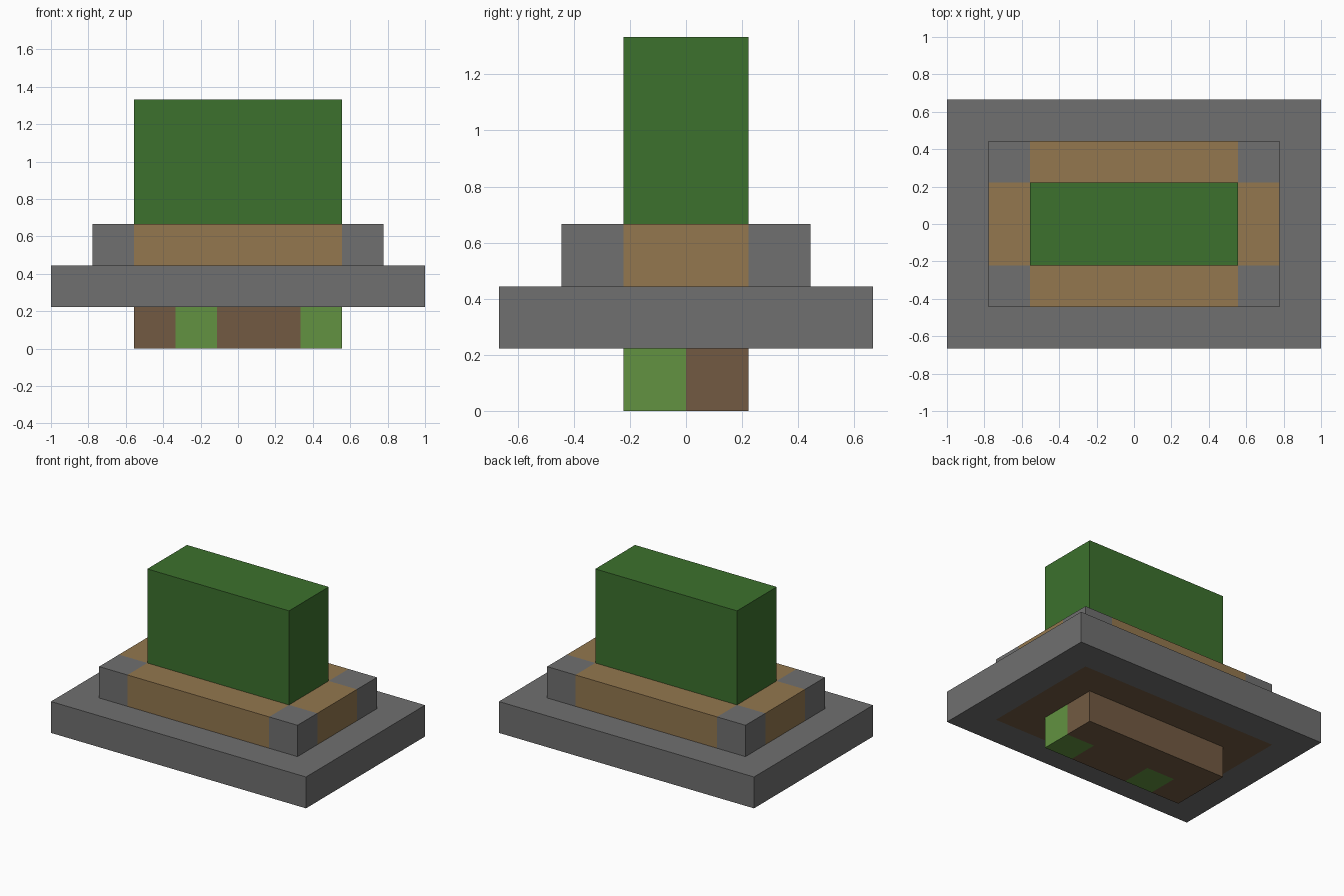
import bpy, bmesh
from mathutils import Vector

if "Cube" in bpy.data.objects:
    bpy.data.objects.remove(bpy.data.objects["Cube"], do_unlink=True)

U = 2 / 9  # one block


def material(name, rgb):
    linear = [((c / 255 + 0.055) / 1.055) ** 2.4 for c in rgb] + [1]
    mat = bpy.data.materials.new(name)
    mat.use_nodes = True
    mat.diffuse_color = linear
    mat.node_tree.nodes["Principled BSDF"].inputs["Base Color"].default_value = linear
    return mat


stone = material("grey stone", (112, 112, 112))
leaf = material("dark leaf green", (60, 113, 45))
moss = material("light moss green", (98, 146, 65))
soil = material("brown soil", (114, 90, 66))
wood = material("tan wood", (147, 119, 78))


def block(name, half_x, half_y, z0, z1, mats, cuts_x=(), cuts_y=(), rule=None):
    """Box measured in blocks, cut along x and y, with faces coloured by a rule."""
    bm = bmesh.new()
    bmesh.ops.create_cube(bm, size=1)
    for v in bm.verts:
        v.co = Vector((v.co.x * 2 * half_x, v.co.y * 2 * half_y,
                       z1 if v.co.z > 0 else z0))
    for cuts, axis in ((cuts_x, Vector((1, 0, 0))), (cuts_y, Vector((0, 1, 0)))):
        for c in cuts:
            bmesh.ops.bisect_plane(bm, geom=bm.verts[:] + bm.edges[:] + bm.faces[:],
                                   plane_co=axis * c, plane_no=axis)
    bm.normal_update()
    if rule:
        for f in bm.faces:
            f.material_index = rule(f.calc_center_median(), f.normal)
    bmesh.ops.scale(bm, vec=(U, U, U), verts=bm.verts)
    mesh = bpy.data.meshes.new(name)
    bm.to_mesh(mesh)
    bm.free()
    for m in mats:
        mesh.materials.append(m)
    obj = bpy.data.objects.new(name, mesh)
    bpy.context.collection.objects.link(obj)
    return obj


# Buried footing: two mossy blocks in its front row
def footing_rule(c, n):
    if c.y > 0 or n.y > 0.5:
        return 0
    return int(-1.5 < c.x < -0.5 or c.x > 1.5)


block("footing", 2.5, 1, 0, 1, [soil, moss],
      (-1.5, -0.5, 0.5, 1.5), (0,), footing_rule)


# Wide plinth with a soil panel underneath
def plinth_rule(c, n):
    return int(n.z < -0.5 and abs(c.x) < 3.5 and abs(c.y) < 2)


block("plinth", 4.5, 3, 1, 2, [stone, soil], (-3.5, 3.5), (-2, 2), plinth_rule)


# Planter rim: tan sides with stone corners
def rim_rule(c, n):
    return int(abs(c.x) < 2.5 or abs(c.y) < 1)


block("planter_rim", 3.5, 2, 2, 3, [stone, wood], (-2.5, 2.5), (-1, 1), rim_rule)

# Clipped hedge
block("hedge", 2.5, 1, 3, 6, [leaf])
